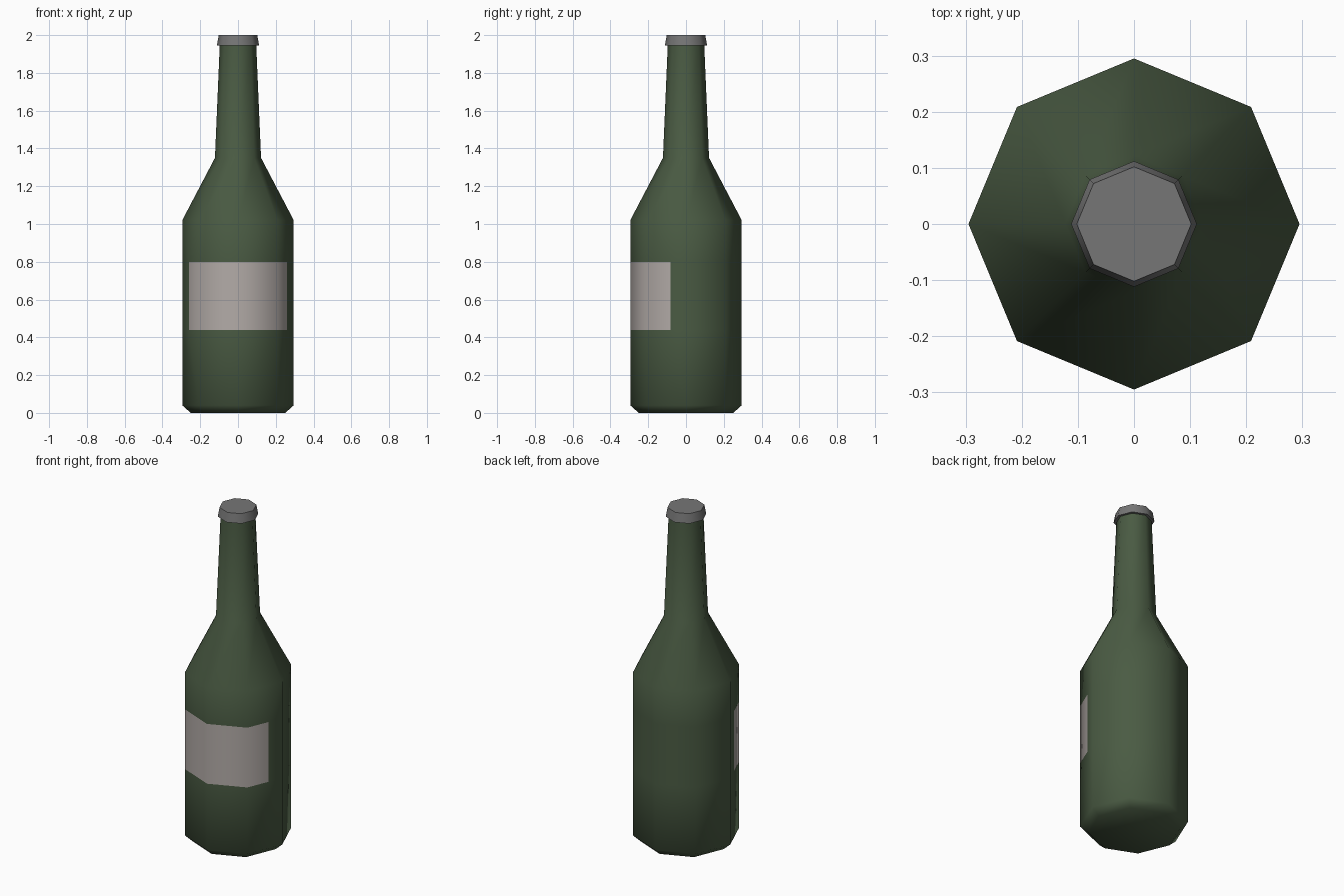
import bpy, bmesh, math

if "Cube" in bpy.data.objects:
    bpy.data.objects.remove(bpy.data.objects["Cube"])

SIDES = 8


def material(name, rgb):
    m = bpy.data.materials.new(name)
    m.diffuse_color = (*rgb, 1)
    m.use_nodes = True
    m.node_tree.nodes["Principled BSDF"].inputs["Base Color"].default_value = m.diffuse_color
    return m


def lathe(bm, profile):
    """Closed octagonal solid from (radius, z) points, bottom to top."""
    rings = []
    for r, z in profile:
        rings.append([bm.verts.new((r * math.cos(2 * math.pi * i / SIDES),
                                    r * math.sin(2 * math.pi * i / SIDES), z))
                      for i in range(SIDES)])
    for low, high in zip(rings, rings[1:]):
        for i in range(SIDES):
            j = (i + 1) % SIDES
            bm.faces.new((low[i], low[j], high[j], high[i]))
    bm.faces.new(rings[0][::-1])
    bm.faces.new(rings[-1])


def finish(bm, name, mats, angle):
    mesh = bpy.data.meshes.new(name)
    bm.to_mesh(mesh)
    bm.free()
    for m in mats:
        mesh.materials.append(m)
    obj = bpy.data.objects.new(name, mesh)
    bpy.context.collection.objects.link(obj)
    bpy.ops.object.select_all(action='DESELECT')
    obj.select_set(True)
    bpy.context.view_layer.objects.active = obj
    bpy.ops.object.shade_smooth_by_angle(angle=math.radians(angle))
    return obj


green = material("green glass", (0.068, 0.104, 0.056))
paper = material("label paper", (0.45, 0.41, 0.39))
metal = material("cap metal", (0.18, 0.18, 0.18))

# Bottle body with the label cut into its front faces
LABEL_LOW, LABEL_HIGH, LABEL_Y = 0.44, 0.80, -0.083
bm = bmesh.new()
lathe(bm, [(0.25, 0), (0.295, 0.04), (0.295, 1.02),
           (0.122, 1.35), (0.096, 1.96)])
for z in (LABEL_LOW, LABEL_HIGH):
    bmesh.ops.bisect_plane(bm, geom=bm.verts[:] + bm.edges[:] + bm.faces[:],
                           plane_co=(0, 0, z), plane_no=(0, 0, 1))


def in_band(f):
    return LABEL_LOW < f.calc_center_median().z < LABEL_HIGH


band = [f for f in bm.faces if in_band(f)]
edges = list({e for f in band for e in f.edges})
verts = list({v for f in band for v in f.verts})
bmesh.ops.bisect_plane(bm, geom=verts + edges + band,
                       plane_co=(0, LABEL_Y, 0), plane_no=(0, 1, 0))
for f in bm.faces:
    if in_band(f) and f.calc_center_median().y < LABEL_Y:
        f.material_index = 1
finish(bm, "bottle_body", [green, paper], 80)

# Crown cap
bm = bmesh.new()
lathe(bm, [(0.112, 1.945), (0.102, 2.0)])
finish(bm, "bottle_cap", [metal], 55)
